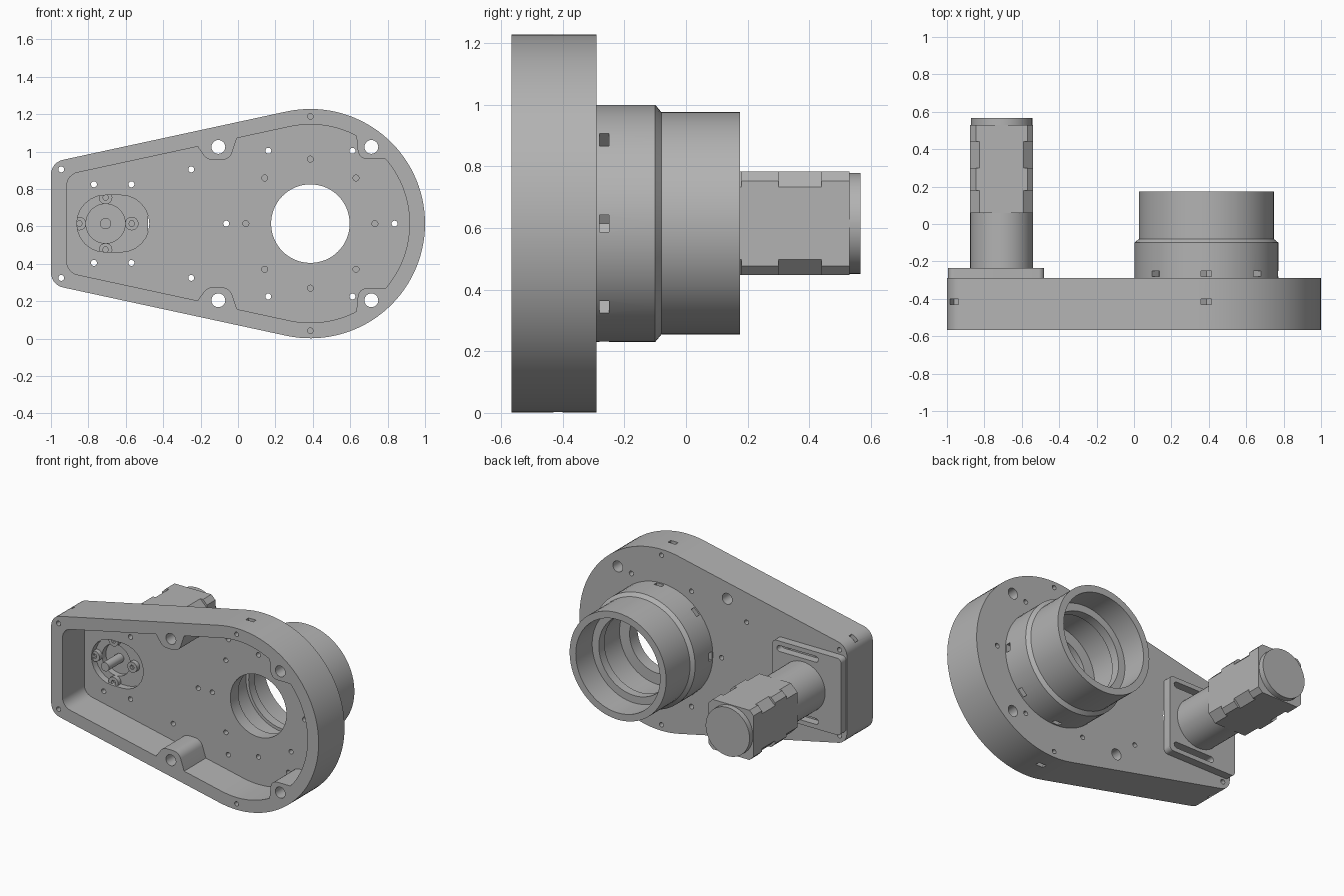
import bpy, bmesh
from math import sin, cos, tan, pi, radians
from mathutils import Vector

if "Cube" in bpy.data.objects:
    bpy.data.objects.remove(bpy.data.objects["Cube"])

MID = 0.615                 # height of the shared axis
BORE_X, MOTOR_X = 0.387, -0.708
BACK, FRONT, FLOOR = -0.29, -0.567, -0.335

grey = bpy.data.materials.new("machined grey")
grey.use_nodes = True
grey.diffuse_color = (0.45, 0.45, 0.45, 1)
grey.node_tree.nodes["Principled BSDF"].inputs["Base Color"].default_value = (0.45, 0.45, 0.45, 1)


# ---- outlines in the x-z plane, z measured from MID ----
def arc(x, z, r, a0, a1, n):
    return [(x + r * cos(a0 + (a1 - a0) * i / n), z + r * sin(a0 + (a1 - a0) * i / n)) for i in range(n + 1)]


def circle(x, z, r, n=24):
    return arc(x, z, r, 0, 2 * pi, n)[:-1]


def stadium(x, z, half, r):
    return arc(x + half, z, r, -pi / 2, pi / 2, 12) + arc(x - half, z, r, pi / 2, 3 * pi / 2, 12)


def rounded(corners, n=6):
    out = []
    for i, (x, z, r) in enumerate(corners):
        p = Vector((x, z))
        if r == 0:
            out.append((x, z))
            continue
        a = (Vector(corners[i - 1][:2]) - p).normalized()
        b = (Vector(corners[(i + 1) % len(corners)][:2]) - p).normalized()
        half = a.angle(b) / 2
        c = p + (a + b).normalized() * r / sin(half)
        s, e = p + a * r / tan(half) - c, p + b * r / tan(half) - c
        for k in range(n + 1):
            d = s.lerp(e, k / n).normalized() * r
            out.append(tuple(c + d))
    return out


def teardrop(r, left, corner):
    slope = radians(12.2)
    z = (r + sin(slope) * (left - BORE_X)) / cos(slope)
    sweep = pi / 2 + slope
    big = [(x, y, 0) for x, y in arc(BORE_X, 0, r, -sweep, sweep, 64)]
    return rounded(big + [(left, z, corner), (left, -z, corner)])


def octagon(half, c):
    k = half - c
    return [(MOTOR_X + x, z) for x, z in
            ((half, -k), (half, k), (k, half), (-k, half), (-half, k), (-half, -k), (-k, -half), (k, -half))]


def nut_trap(x, z, angle):
    # pocket that opens along the angle and ends in a point
    shape = [(-0.032, 0), (-0.016, -0.028), (0.09, -0.028), (0.09, 0.028), (-0.016, 0.028)]
    return [(x + u * cos(angle) - v * sin(angle), z + u * sin(angle) + v * cos(angle)) for u, v in shape]


# ---- solids ----
def finish(name, bm):
    bmesh.ops.recalc_face_normals(bm, faces=bm.faces)
    mesh = bpy.data.meshes.new(name)
    bm.to_mesh(mesh)
    bm.free()
    mesh.materials.append(grey)
    ob = bpy.data.objects.new(name, mesh)
    bpy.context.collection.objects.link(ob)
    return ob


def prisms(name, parts):
    bm = bmesh.new()
    for outline, y0, y1 in parts:
        face = bm.faces.new([bm.verts.new((x, y0, z + MID)) for x, z in outline])
        ext = bmesh.ops.extrude_face_region(bm, geom=[face], use_keep_orig=True)
        verts = [v for v in ext["geom"] if isinstance(v, bmesh.types.BMVert)]
        bmesh.ops.translate(bm, verts=verts, vec=(0, y1 - y0, 0))
    return finish(name, bm)


def lathe(name, x, profile, steps=64):
    bm = bmesh.new()
    rings = [[bm.verts.new((px, y, pz + MID)) for px, pz in circle(x, 0, r, steps)] for r, y in profile]
    for i, ring in enumerate(rings):
        nxt = rings[(i + 1) % len(rings)]
        for k in range(steps):
            j = (k + 1) % steps
            bm.faces.new((ring[k], ring[j], nxt[j], nxt[k]))
    return finish(name, bm)


def select(ob):
    bpy.ops.object.select_all(action="DESELECT")
    ob.select_set(True)
    bpy.context.view_layer.objects.active = ob


def carve(ob, parts):
    cutter = parts if isinstance(parts, bpy.types.Object) else prisms("cutter", parts)
    cutter.hide_render = True
    mod = ob.modifiers.new("carve", "BOOLEAN")
    mod.operation, mod.solver, mod.object = "DIFFERENCE", "EXACT", cutter
    select(ob)
    bpy.ops.object.modifier_apply(modifier=mod.name)
    bpy.data.objects.remove(cutter)


def mirrored(outline):
    return [outline, [(x, -z) for x, z in outline]]


# ---- housing: tapered shell, open at the front, with four bolt bosses ----
housing = prisms("housing", [(teardrop(0.613, -1, 0.08), FRONT, BACK)])
cavity = prisms("cavity", [(teardrop(0.53, -0.915, 0.07), FRONT - 0.1, FLOOR)])
left_boss = rounded([(-0.23, 0.56, 0), (-0.215, 0.41, 0), (-0.165, 0.34, 0.06),
                     (-0.045, 0.34, 0.06), (-0.005, 0.46, 0), (0.01, 0.56, 0)])
right_boss = rounded([(0.63, 0.7, 0), (0.63, 0.5, 0), (0.645, 0.345, 0.05), (1, 0.345, 0), (1, 0.7, 0)])
carve(cavity, [(o, FRONT - 0.2, BACK) for b in (left_boss, right_boss) for o in mirrored(b)])
carve(housing, cavity)

through = [circle(BORE_X, 0, 0.21, 64), stadium(-0.668, 0, 0.042, 0.152)]
for x, z, r in ((-0.105, 0.41, 0.037), (0.713, 0.41, 0.037), (-0.945, 0.29, 0.016),
                (-0.77, 0.21, 0.016), (-0.57, 0.21, 0.016), (-0.25, 0.29, 0.016)):
    through += mirrored(circle(x, z, r))
for i in range(6):
    a = i * pi / 3
    through.append(circle(BORE_X + 0.45 * cos(a), 0.45 * sin(a), 0.016, 16))
holes = [(o, FRONT - 0.1, BACK + 0.1) for o in through]
for o in mirrored(circle(BORE_X, 0.573, 0.015, 16)):
    holes += [(o, FRONT - 0.1, -0.44), (o, -0.39, BACK + 0.1)]
for i in range(8):
    a = i * pi / 4
    holes.append((circle(BORE_X + 0.345 * cos(a), 0.345 * sin(a), 0.016, 16), FLOOR - 0.1, BACK + 0.01))
carve(housing, holes)
traps = mirrored(nut_trap(BORE_X, 0.573, pi / 2)) + mirrored(nut_trap(-0.945, 0.29, radians(115)))
carve(housing, [(o, -0.43, -0.4) for o in traps])

# ---- bearing tube: stepped sleeve with nut pockets round its foot ----
tube = lathe("bearing_tube", BORE_X, [
    (0.385, BACK), (0.385, -0.1), (0.361, -0.08), (0.361, 0.175), (0.315, 0.175), (0.315, 0.0),
    (0.265, 0.0), (0.265, -0.06), (0.285, -0.06), (0.285, -0.25), (0.21, -0.25), (0.21, BACK)])
carve(tube, [(nut_trap(BORE_X + 0.345 * cos(i * pi / 4), 0.345 * sin(i * pi / 4), i * pi / 4), -0.28, -0.25)
             for i in range(8)])

# ---- motor plate with slide slots ----
L, R, H = -0.995, -0.48, 0.26
plate = prisms("motor_plate", [(rounded([(R, -H, 0.03), (R, H, 0.03), (L, H, 0.03), (L, -H, 0.03)]), BACK, -0.235)])
carve(plate, [(o, -0.4, 0) for o in mirrored(stadium(-0.67, 0.21, 0.135, 0.02)) + [circle(MOTOR_X, 0, 0.105, 48)]])

# ---- motor: gearbox, chamfered body with relieved corners, end cap, shaft ----
gearbox = prisms("gearbox", [(circle(MOTOR_X, 0, 0.168, 48), -0.25, 0.07)])
body = prisms("motor_body", [(octagon(0.168, c), a, b) for a, b, c in
                             ((0.06, 0.18, 0.05), (0.18, 0.3, 0.03), (0.3, 0.44, 0.05), (0.44, 0.53, 0.03))])
cap = prisms("motor_end_cap", [(circle(MOTOR_X, 0, 0.164, 48), 0.53, 0.567)])
shaft = prisms("motor_shaft", [(circle(MOTOR_X, 0, 0.03), -0.41, -0.25)])

# ---- four socket screws round the shaft ----
screws = []
for i in range(4):
    x, z = MOTOR_X + 0.14 * cos(i * pi / 2), 0.14 * sin(i * pi / 2)
    screw = prisms("plate_screw", [(circle(x, z, 0.036), -0.32, -0.27)])
    carve(screw, [(circle(x, z, 0.016, 6), -0.4, -0.3)])
    screws.append(screw)

for ob in [housing, tube, plate, gearbox, body, cap, shaft] + screws:
    select(ob)
    bpy.ops.object.shade_smooth_by_angle(angle=radians(25))
